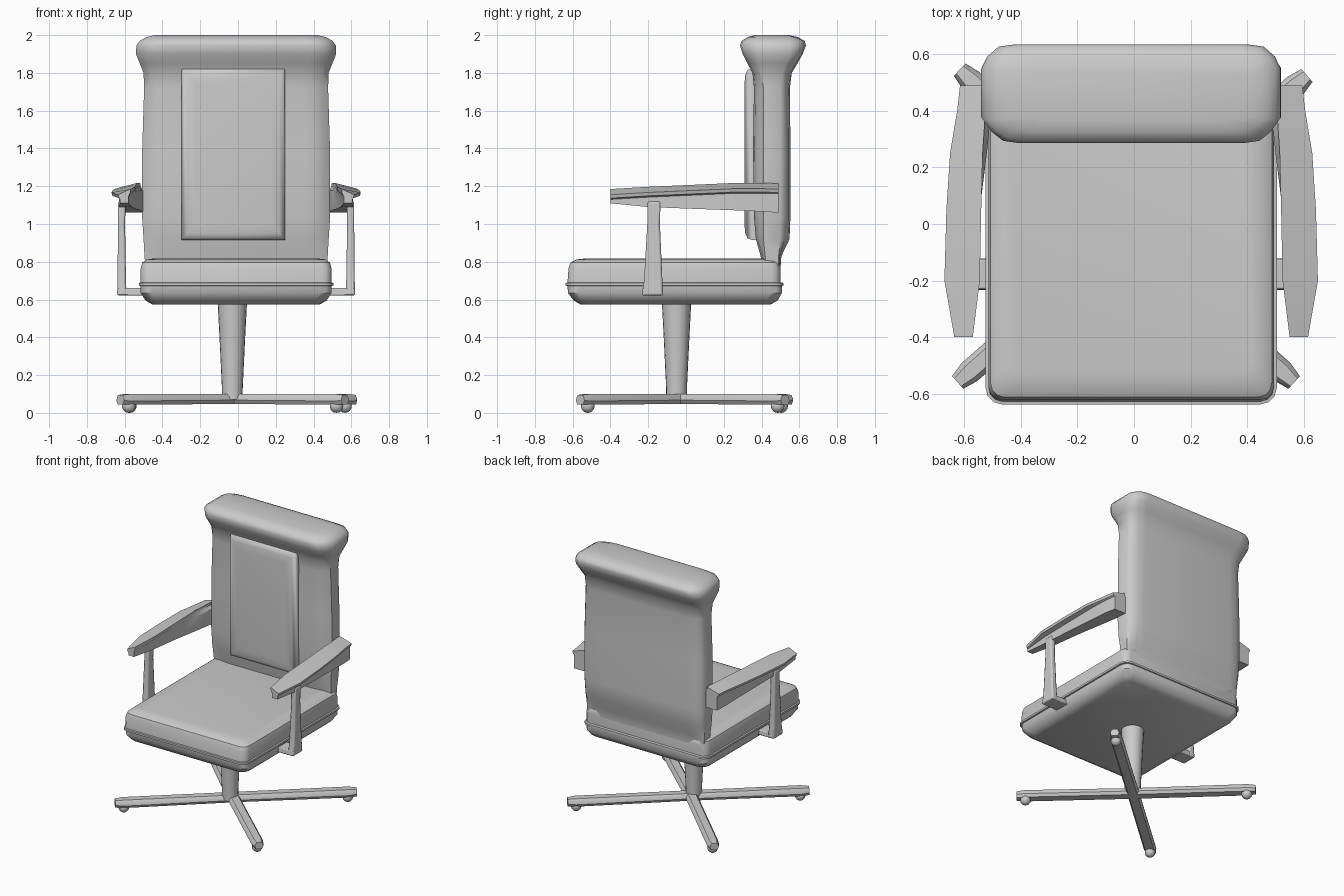
import bpy, bmesh, math
from mathutils import Vector

if "Cube" in bpy.data.objects:
    bpy.data.objects.remove(bpy.data.objects["Cube"])

CX = -0.01  # shared centre line of the chair


def loft(name, rings, mirror=False, angle=35, bevel=0):
    """Skin a list of equal-length point rings and cap both ends."""
    bm = bmesh.new()
    vs = [[bm.verts.new(p) for p in r] for r in rings]
    n = len(rings[0])
    for a, b in zip(vs, vs[1:]):
        for i in range(n):
            j = (i + 1) % n
            bm.faces.new((a[i], a[j], b[j], b[i]))
    bm.faces.new(vs[0])
    bm.faces.new(vs[-1])
    bmesh.ops.recalc_face_normals(bm, faces=bm.faces)
    me = bpy.data.meshes.new(name)
    bm.to_mesh(me)
    bm.free()
    ob = bpy.data.objects.new(name, me)
    ob.location.x = CX
    bpy.context.collection.objects.link(ob)
    if bevel:
        m = ob.modifiers.new("bevel", 'BEVEL')
        m.width, m.segments = bevel, 2
    if mirror:
        ob.modifiers.new("mirror", 'MIRROR')
    bpy.ops.object.select_all(action='DESELECT')
    bpy.context.view_layer.objects.active = ob
    ob.select_set(True)
    bpy.ops.object.shade_smooth_by_angle(angle=math.radians(angle))
    return ob


def rounded(w, y0, y1, z, r, steps=4):
    """Rounded rectangle ring at height z."""
    pts = []
    for k, (sx, y) in enumerate(((1, y1 - r), (-1, y1 - r), (-1, y0 + r), (1, y0 + r))):
        for i in range(steps):
            a = math.pi / 2 * (k + i / (steps - 1))
            pts.append((sx * (w - r) + r * math.cos(a), y + r * math.sin(a), z))
    return pts


def rect(x0, x1, y0, y1, z):
    return [(x0, y0, z), (x1, y0, z), (x1, y1, z), (x0, y1, z)]


# Seat: lower shell, piping and cushion
loft("seat_shell", [rounded(w, a, b, z, .06) for w, a, b, z in (
    (.445, -.56, .45, .575), (.48, -.595, .485, .595),
    (.505, -.625, .508, .635), (.505, -.628, .508, .685))])
loft("seat_piping", [rounded(w, a, b, z, .06) for w, a, b, z in (
    (.50, -.62, .50, .67), (.515, -.638, .515, .674),
    (.515, -.638, .515, .688), (.50, -.62, .50, .692))])
loft("seat_cushion", [rounded(w, a, b, z, .05) for w, a, b, z in (
    (.505, -.628, .50, .68), (.505, -.622, .50, .765), (.497, -.612, .497, .795),
    (.475, -.58, .485, .812), (.43, -.53, .45, .818))])


# Backrest: one skin flaring into the headrest
def back_ring(z, w, yf, yb, sf, sb):
    half = [(w, sf), (w - .035, yf + (sf - yf) * .45), (w - .075, yf + .008), (w - .13, yf)]
    rear = [(w - .12, yb), (w - .06, yb - .008), (w - .02, yb - (yb - sb) * .5), (w, sb)]
    right = rear + half
    return [(x, y, z) for x, y in right] + [(-x, y, z) for x, y in reversed(right)]


loft("backrest", [back_ring(*v) for v in (
    (.76, .48, .405, .50, .42, .49), (.83, .485, .395, .505, .42, .49),
    (.92, .49, .37, .548, .41, .50), (1.04, .498, .36, .553, .41, .50),
    (1.40, .497, .355, .553, .41, .50), (1.72, .487, .36, .55, .41, .50),
    (1.80, .49, .352, .56, .40, .51), (1.85, .51, .325, .59, .39, .53),
    (1.90, .53, .30, .618, .38, .55), (1.945, .528, .286, .635, .375, .55),
    (1.97, .51, .295, .628, .37, .55), (1.99, .475, .325, .59, .37, .55),
    (2.0, .43, .365, .545, .375, .535))], angle=45)

# Raised central back pad
loft("back_pad", [[(x - .015, y, z) for x, z in
                   ((-w, 1.37 - h), (w, 1.37 - h), (w, 1.37 + h), (-w, 1.37 + h))]
                  for y, w, h in ((.42, .275, .455), (.35, .275, .455), (.325, .265, .445),
                                  (.314, .245, .42), (.309, .20, .37))], angle=50)


# Armrests: tilted top plate blending into a deep rear beam
def arm_ring(y, xi, xo, zt, zb, bi, bo, lip=.03):
    return [(xi, y, zt), (xo, y, zt - .03), (xo - .005, y, zt - .03 - lip * .6),
            (bo, y, zt - .025 - lip), (bo, y, zb), (bi, y, zb),
            (bi, y, zt - lip - .01), (xi, y, zt - lip * .6)]


loft("armrest", [arm_ring(*v) for v in (
    (-.40, .56, .625, 1.185, 1.11, .57, .615), (-.20, .535, .66, 1.197, 1.09, .555, .62),
    (.05, .53, .653, 1.208, 1.08, .535, .612), (.25, .525, .64, 1.217, 1.073, .51, .605),
    (.40, .515, .615, 1.217, 1.066, .495, .60), (.49, .505, .605, 1.215, 1.06, .485, .59))],
    mirror=True)

# Arm posts and their brackets under the seat
loft("arm_post", [rect(.58, .63, -.235, -.12, .622), rect(.583, .628, -.222, -.125, .70),
                  rect(.588, .625, -.205, -.138, 1.0), rect(.585, .625, -.205, -.135, 1.12)],
     mirror=True, bevel=.01)
loft("arm_bracket", [rect(.45, .628, -.233, -.122, .622), rect(.45, .628, -.23, -.125, .66)],
     mirror=True, bevel=.006)


# Column
def circle(r, z, n=20):
    return [(-.02 + r * math.cos(2 * math.pi * i / n), -.05 + r * math.sin(2 * math.pi * i / n), z)
            for i in range(n)]


loft("column", [circle(.055, .07), circle(.055, .13), circle(.068, .40), circle(.078, .59)])

# Four crossed legs with ball feet
hub = Vector((-.01, -.03, 0))
for i, tip in enumerate(((-.602, -.55), (.565, -.55), (.61, .515), (-.595, .535))):
    end = Vector((*tip, 0))
    d = (end - hub).normalized()
    s = Vector((-d.y, d.x, 0))

    def leg_ring(p, w, lo, hi):
        return [p + s * a + Vector((0, 0, z)) for a, z in (
            (-w * .7, lo), (w * .7, lo), (w, lo + .02), (w * .9, hi - .015), (w * .6, hi),
            (-w * .6, hi), (-w * .9, hi - .015), (-w, lo + .02))]

    loft(f"leg_{i + 1}", [leg_ring(hub - d * .03, .042, .048, .10),
                          leg_ring(end - d * .04, .042, .043, .10),
                          leg_ring(end + d * .015, .03, .045, .095)])
    foot = end - d * .045
    bpy.ops.mesh.primitive_uv_sphere_add(segments=16, ring_count=8, radius=.036,
                                         location=(foot.x + CX, foot.y, .036))
    bpy.context.object.name = f"foot_{i + 1}"
    bpy.ops.object.shade_smooth()
